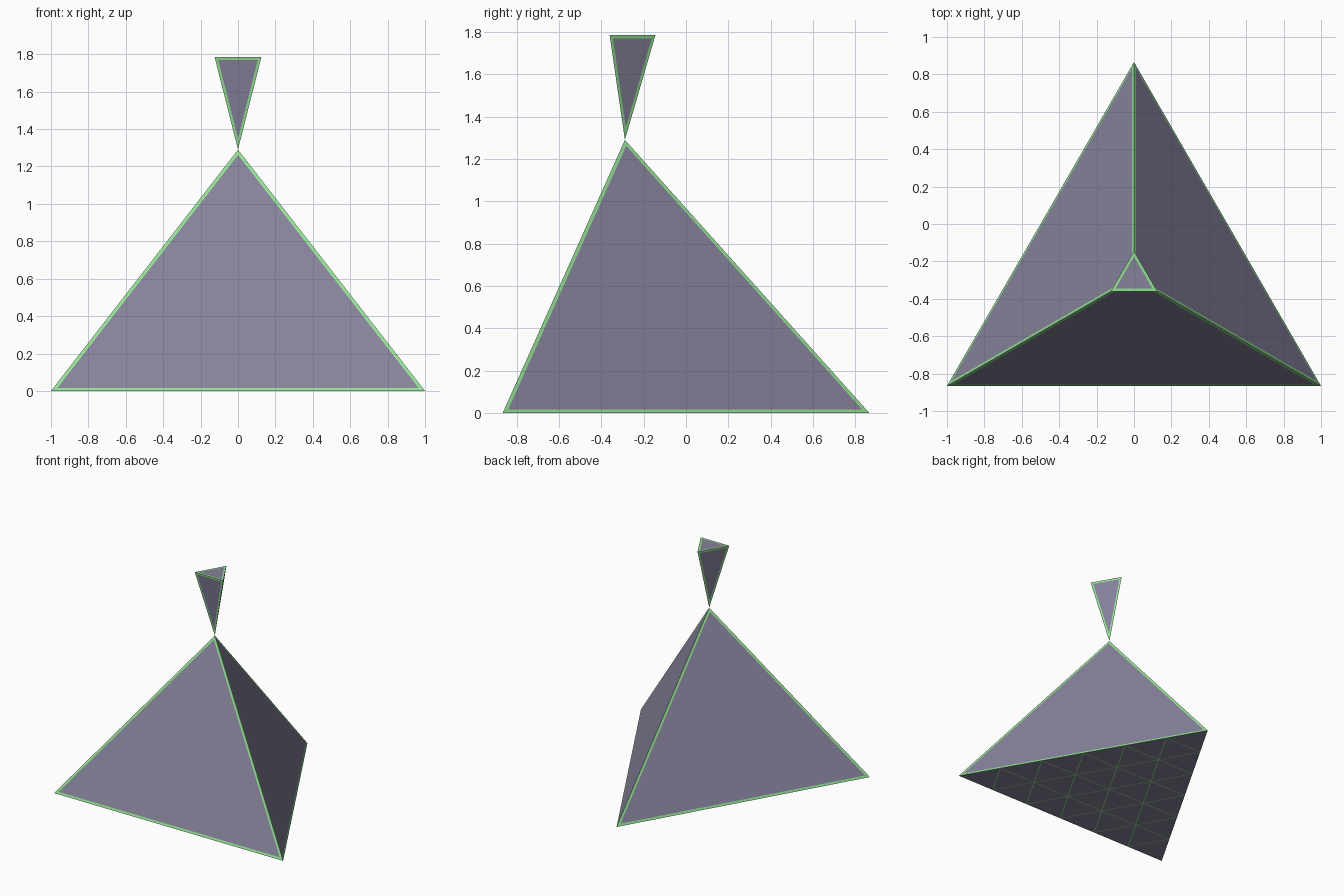
import bpy, bmesh, math
from mathutils import Vector

if "Cube" in bpy.data.objects:
    bpy.data.objects.remove(bpy.data.objects["Cube"])


def material(name, rgb):
    m = bpy.data.materials.new(name)
    m.diffuse_color = (*rgb, 1)
    m.use_nodes = True
    m.node_tree.nodes["Principled BSDF"].inputs["Base Color"].default_value = m.diffuse_color
    return m


PANEL = material("panel_purple", (0.24, 0.225, 0.33))
TRIM = material("trim_green", (0.30, 0.75, 0.30))
CENTRE_Y = -math.sqrt(3) / 6      # both triangles share this centre
APEX_Z = 1.29


def inset_trim(bm, faces, width):
    rim = bmesh.ops.inset_individual(bm, faces=faces, thickness=width,
                                     use_even_offset=True)["faces"]
    for f in rim:
        f.material_index = 1


def pyramid(name, side, z, trim, divisions=1, grid_trim=0.004):
    """Three-sided pyramid between a level triangle at z and the shared apex."""
    bm = bmesh.new()
    radius = side / math.sqrt(3)
    ring = [bm.verts.new((radius * math.cos(a), CENTRE_Y + radius * math.sin(a), z))
            for a in (math.radians(d) for d in (90, 210, 330))]
    apex = bm.verts.new((0, CENTRE_Y, APEX_Z))
    corners = [v.co.copy() for v in ring]
    sides = [bm.faces.new((ring[i], ring[(i + 1) % 3], apex)) for i in range(3)]
    cap = bm.faces.new(ring)
    bmesh.ops.recalc_face_normals(bm, faces=bm.faces[:])
    if divisions == 1:
        inset_trim(bm, bm.faces[:], trim)
    else:
        # Triangular grid on the level face
        bmesh.ops.split_edges(bm, edges=cap.edges[:])
        inset_trim(bm, sides, trim)
        for i in range(3):
            a, b, c = (corners[(i + k) % 3] for k in range(3))
            normal = (c - b).cross(Vector((0, 0, 1)))
            for k in range(1, divisions):
                level = [f for f in bm.faces if abs(f.normal.z) > 0.99]
                geom = level + list({e for f in level for e in f.edges}) \
                    + list({v for f in level for v in f.verts})
                bmesh.ops.bisect_plane(bm, geom=geom, dist=1e-5,
                                       plane_co=a.lerp(b, k / divisions),
                                       plane_no=normal)
        inset_trim(bm, [f for f in bm.faces if abs(f.normal.z) > 0.99], grid_trim)
    mesh = bpy.data.meshes.new(name)
    bm.to_mesh(mesh)
    bm.free()
    mesh.materials.append(PANEL)
    mesh.materials.append(TRIM)
    ob = bpy.data.objects.new(name, mesh)
    bpy.context.collection.objects.link(ob)


# Large pyramid with gridded underside
pyramid("pyramid_body", 2.0, 0.0, 0.018, divisions=6)
# Small upside-down pyramid balanced on the apex
pyramid("inverted_top", 0.25, 1.785, 0.015)
